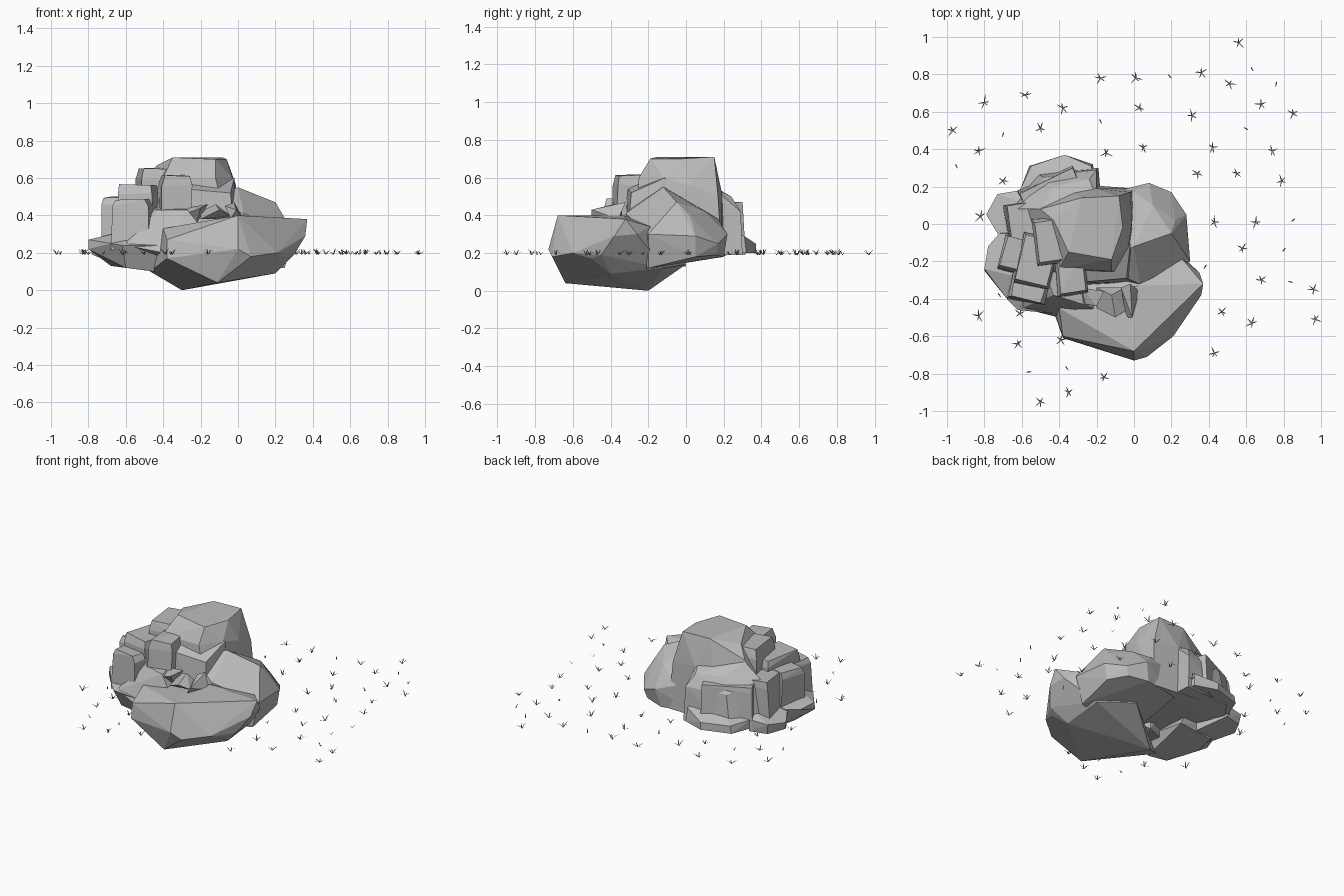
import bpy, bmesh, math, random
from mathutils import Vector

random.seed(4)
stone = bpy.data.materials.new("stone grey")
stone.diffuse_color = (0.5, 0.5, 0.5, 1)


def finish(bm, name):
    mesh = bpy.data.meshes.new(name)
    bm.to_mesh(mesh)
    bm.free()
    mesh.materials.append(stone)
    obj = bpy.data.objects.new(name, mesh)
    bpy.context.collection.objects.link(obj)
    return obj


def rock(name, pts):
    """Faceted stone: the convex hull of a few corner points."""
    bm = bmesh.new()
    for p in pts:
        bm.verts.new(p)
    bmesh.ops.convex_hull(bm, input=bm.verts[:])
    loose = [v for v in bm.verts if not v.link_faces]
    bmesh.ops.delete(bm, geom=loose, context='VERTS')
    bmesh.ops.dissolve_limit(bm, angle_limit=math.radians(4),
                             verts=bm.verts[:], edges=bm.edges[:])
    bmesh.ops.recalc_face_normals(bm, faces=bm.faces[:])
    return finish(bm, name)


def block(name, x0, x1, y0, y1, z0, z1, turn=0, taper=0.86):
    """Chipped, tapered block with slightly uneven corners."""
    c = Vector(((x0 + x1) / 2, (y0 + y1) / 2, 0))
    ca, sa = math.cos(math.radians(turn)), math.sin(math.radians(turn))
    pts = []
    for z, k in ((z0, 1), (z0 + 0.87 * (z1 - z0), 0.96), (z1, taper)):
        for sx, sy in ((-1, -1), (1, -1), (1, 1), (-1, 1)):
            u = sx * k * (x1 - x0) / 2 + random.uniform(-.008, .008)
            v = sy * k * (y1 - y0) / 2 + random.uniform(-.008, .008)
            pts.append((c.x + u * ca - v * sa, c.y + u * sa + v * ca,
                        z + random.uniform(-.008, .004)))
    return rock(name, pts)


# large boulder leaning out at the front
rock("front_boulder", [
    (-.30, -.20, 0), (-.11, -.64, .04), (-.20, -.35, .03), (-.47, -.35, .10),
    (-.42, -.48, .13), (-.38, -.61, .17), (-.38, -.60, .27), (-.17, -.66, .29),
    (0, -.68, .40), (0, -.73, .22), (.07, -.71, .18), (.21, -.60, .20),
    (.25, -.50, .17), (.20, -.40, .09), (.30, -.45, .19), (.36, -.38, .29),
    (.37, -.32, .38), (.35, -.26, .30), (.26, -.19, .34), (.02, -.33, .40),
    (-.40, -.45, .33), (-.02, 0, .14), (.20, -.12, .12), (.07, -.45, .10)])

# sloping boulder at the right
rock("right_boulder", [
    (0, -.12, .55), (.20, -.05, .47), (.22, .02, .40), (.28, .05, .29),
    (.30, -.20, .30), (.20, .17, .25), (.08, .22, .30), (0, .17, .38),
    (-.20, .15, .40), (.26, .05, .18), (.18, .16, .19), (.05, .20, .18),
    (-.20, .15, .18), (.25, -.20, .12), (-.20, -.30, .10), (-.20, -.22, .50),
    (.03, -.32, .41), (.10, .10, .42)])

# tall flat-topped core
rock("tower", [
    (-.35, -.15, .71), (-.12, -.19, .70), (-.06, -.02, .70), (-.08, .15, .71),
    (-.28, .14, .71), (-.43, .02, .67), (-.50, .08, .60), (-.03, -.12, .60),
    (-.01, .02, .56), (-.02, .17, .50), (-.20, .19, .52), (-.12, -.25, .60),
    (-.40, -.24, .60), (-.48, -.28, .20), (-.02, -.28, .20), (0, .19, .18),
    (-.40, .22, .19), (-.62, .05, .19), (-.60, .08, .45)])

# stepped ledges on the tower front
block("front_ledge_left", -.42, -.26, -.38, -.12, .20, .615, 6)
rock("front_ledge_right", [
    (-.28, -.14, .62), (-.02, -.11, .60), (-.27, -.31, .54), (-.04, -.29, .52),
    (-.28, -.33, .20), (-.01, -.32, .20), (-.01, -.08, .20), (-.28, -.08, .20)])
block("upper_left_ledge", -.53, -.36, -.22, .04, .20, .655, 8)

# stones at the back
rock("back_boulder", [
    (-.50, .08, .59), (-.20, .14, .55), (-.24, .24, .50), (-.43, .20, .51),
    (-.20, .29, .42), (-.48, .25, .42), (-.52, .27, .19), (-.19, .30, .19),
    (-.18, .18, .19), (-.62, .08, .50), (-.66, .08, .19)])
block("back_block", -.59, -.27, .04, .25, .20, .475, 25, 0.94)
rock("back_shelf", [
    (-.56, .31, .20), (-.37, .37, .20), (-.37, .37, .25), (-.22, .32, .20),
    (-.23, .31, .29), (-.55, .31, .25), (-.61, .18, .20), (-.61, .18, .26),
    (-.20, .20, .20), (-.20, .20, .32), (-.40, .18, .32)])

# low shelf around the left side
rock("left_shelf_back", [
    (-.79, .05, .24), (-.73, .16, .25), (-.61, .18, .26), (-.55, .10, .30),
    (-.70, -.10, .27), (-.55, -.20, .30), (-.78, .04, .19), (-.72, .15, .18),
    (-.60, .18, .18), (-.68, -.12, .15), (-.50, -.10, .13)])
rock("left_shelf_front", [
    (-.80, -.24, .27), (-.78, -.12, .26), (-.72, -.05, .27), (-.80, -.25, .22),
    (-.68, -.40, .25), (-.62, -.46, .24), (-.42, -.48, .24), (-.55, -.30, .33),
    (-.68, -.20, .13), (-.60, -.40, .12), (-.45, -.40, .10), (-.38, 0, .13),
    (-.66, -.05, .14), (-.50, -.05, .33)])
rock("left_slope", [
    (-.43, -.38, .43), (-.60, -.45, .24), (-.40, -.50, .20), (-.27, -.43, .43),
    (-.20, -.46, .34), (-.58, -.30, .34), (-.30, -.20, .45), (-.50, -.20, .45),
    (-.30, -.20, .15), (-.55, -.30, .15)])

# upright blocks stacked on the left
block("left_block_outer", -.71, -.54, -.26, -.07, .22, .50, -14)
block("left_block_front", -.66, -.46, -.42, -.24, .22, .49, -14)
block("left_block_middle", -.62, -.42, -.34, -.06, .22, .565, -12)
block("left_block_rear", -.68, -.48, -.10, .12, .22, .50, 10)

# splinters in the hollow at the front
rock("splinter_large", [(-.20, -.45, .38), (-.10, -.50, .43), (-.04, -.46, .40),
                        (-.12, -.38, .46), (-.05, -.34, .38), (-.20, -.34, .42)])
rock("splinter_small", [(-.30, -.42, .40), (-.20, -.44, .44), (-.16, -.36, .46),
                        (-.28, -.34, .44), (-.22, -.38, .36)])
rock("splinter_right", [(-.04, -.50, .38), (-.01, -.50, .43), (-.02, -.32, .47),
                        (-.07, -.34, .45), (.03, -.36, .38)])

# grass scattered around the stones
TUFTS = [
    (.56, .97), (-.18, .78), (.01, .78), (.36, .81), (.51, .75), (-.58, .69),
    (-.80, .65), (-.38, .62), (.03, .62), (.31, .58), (.68, .64), (.85, .59),
    (-.97, .50), (-.50, .51), (-.83, .39), (-.15, .38), (.05, .41), (.42, .41),
    (.74, .39), (.34, .27), (.55, .27), (.79, .23), (-.70, .23), (-.82, .04),
    (.43, .01), (.65, .01), (.58, -.13), (.68, -.30), (.96, -.35), (.97, -.51),
    (.47, -.47), (.63, -.53), (.43, -.69), (-.83, -.49), (-.62, -.64),
    (-.39, -.62), (-.16, -.82), (-.35, -.90), (-.50, -.95), (-.61, -.48)]
SPRIGS = [
    (.19, .79), (.63, .83), (.76, .75), (-.18, .55), (-.70, .48), (.60, .51),
    (-.95, .31), (.14, .15), (.85, .02), (.80, -.14), (.38, -.23), (.84, -.31),
    (-.72, -.38), (-.56, -.79), (-.36, -.77)]


def blade(bm, x, y, ang, reach, height):
    """Curved strip narrowing to a tip."""
    d = Vector((math.cos(ang), math.sin(ang), 0))
    s = Vector((-d.y, d.x, 0)) * 0.003
    o = Vector((x, y, 0.19))
    mid = o + d * reach * 0.5 + Vector((0, 0, height * 0.7))
    tip = o + d * reach + Vector((0, 0, height))
    a, b, c, e, t = [bm.verts.new(p) for p in (o - s, o + s, mid + s, mid - s, tip)]
    bm.faces.new((a, b, c, e))
    bm.faces.new((e, c, t))


bm = bmesh.new()
for x, y in TUFTS:
    start = random.uniform(0, 6.28)
    for i in range(5):
        blade(bm, x, y, start + i * 1.257 + random.uniform(-.35, .35),
              random.uniform(.025, .042), random.uniform(.012, .034))
finish(bm, "grass_tufts")

bm = bmesh.new()
for x, y in SPRIGS:
    a = random.uniform(0, 6.28)
    blade(bm, x, y, a, .018, .022)
    blade(bm, x, y, a + 3.0, .013, .015)
finish(bm, "grass_sprigs")
